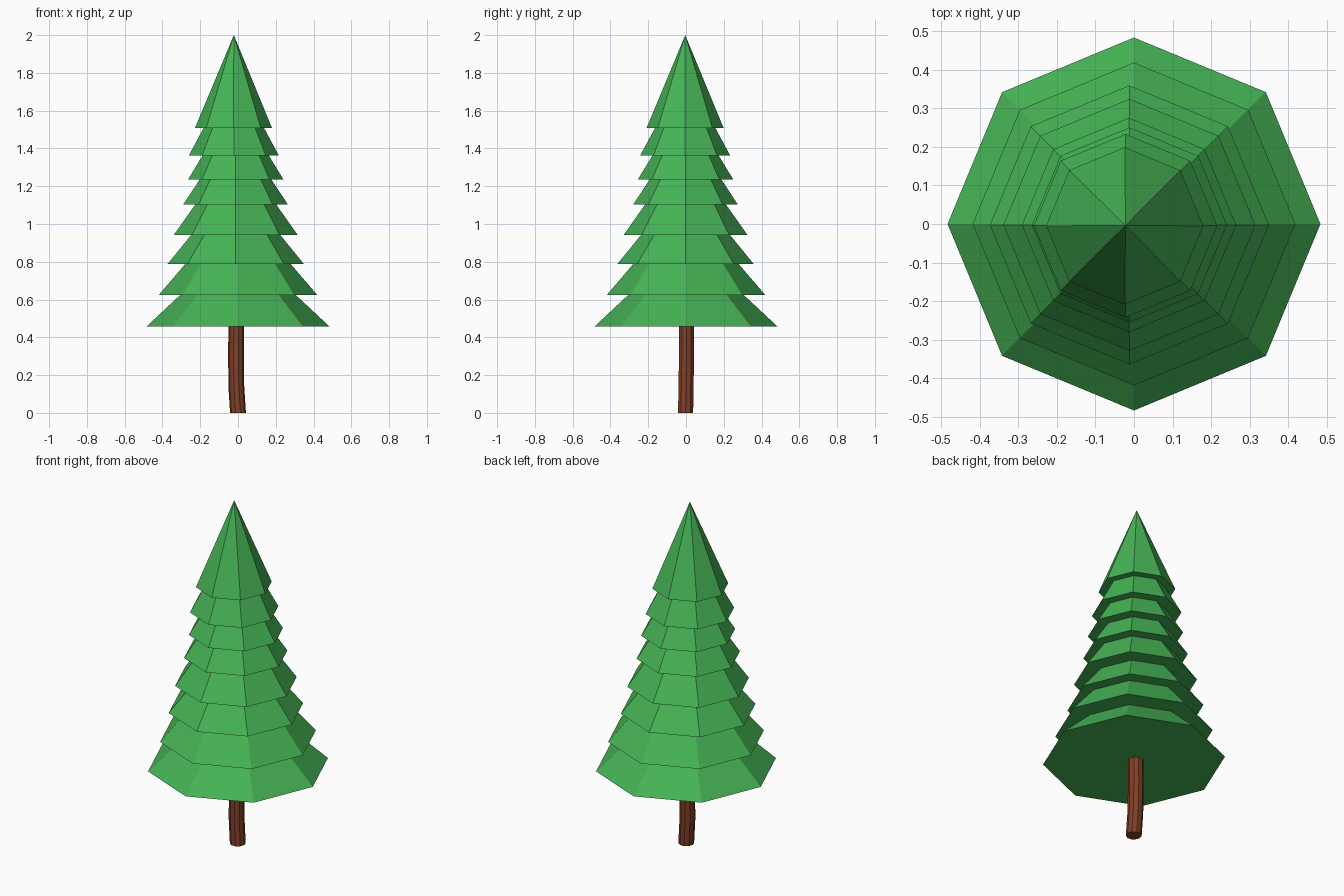
import bpy, bmesh, math

if "Cube" in bpy.data.objects:
    bpy.data.objects.remove(bpy.data.objects["Cube"])

def material(name, color):
    m = bpy.data.materials.new(name)
    m.diffuse_color = (*color, 1)
    m.use_nodes = True
    m.node_tree.nodes["Principled BSDF"].inputs["Base Color"].default_value = m.diffuse_color
    return m

def loft(name, rings, sides, mat, apex=None):
    """Skin a stack of (x, y, z, radius) rings, capped below and closed above."""
    bm = bmesh.new()
    loops = []
    for x, y, z, r in rings:
        loops.append([bm.verts.new((x + r * math.cos(a), y + r * math.sin(a), z))
                      for a in (2 * math.pi * i / sides for i in range(sides))])
    bm.faces.new(loops[0][::-1])
    for lo, hi in zip(loops, loops[1:]):
        for i in range(sides):
            j = (i + 1) % sides
            bm.faces.new((lo[i], lo[j], hi[j], hi[i]))
    if apex:
        tip = bm.verts.new(apex)
        for i in range(sides):
            bm.faces.new((loops[-1][i], loops[-1][(i + 1) % sides], tip))
    else:
        bm.faces.new(loops[-1])
    bmesh.ops.recalc_face_normals(bm, faces=bm.faces)
    me = bpy.data.meshes.new(name)
    bm.to_mesh(me)
    bm.free()
    me.materials.append(mat)
    ob = bpy.data.objects.new(name, me)
    bpy.context.collection.objects.link(ob)
    return ob

green = material("needles", (0.06, 0.45, 0.09))
brown = material("bark", (0.22, 0.05, 0.02))

# foliage tiers: centre x, bottom z, skirt radius, radius where the next tier sits
tiers = [(0.0, 0.458, 0.484, 0.305), (0.0, 0.625, 0.419, 0.28),
         (-0.012, 0.787, 0.362, 0.235), (-0.012, 0.943, 0.327, 0.215),
         (-0.013, 1.102, 0.278, 0.19), (-0.012, 1.235, 0.253, 0.175),
         (-0.022, 1.363, 0.238, 0.16), (-0.024, 1.508, 0.204, None)]
rings = []
for i, (x, z, r, neck) in enumerate(tiers):
    y = 0.2 * x
    rings.append((x, y, z, r))
    if neck:
        rings.append((x, y, tiers[i + 1][1], neck))
loft("foliage", rings, 8, green, apex=(-0.022, -0.004, 2.0))

# slightly bent trunk
loft("trunk", [(0.0, -0.002, 0.0, 0.042), (-0.009, 0.0, 0.14, 0.042),
               (-0.01, 0.003, 0.3, 0.042), (-0.009, 0.003, 0.5, 0.042)], 10, brown)
